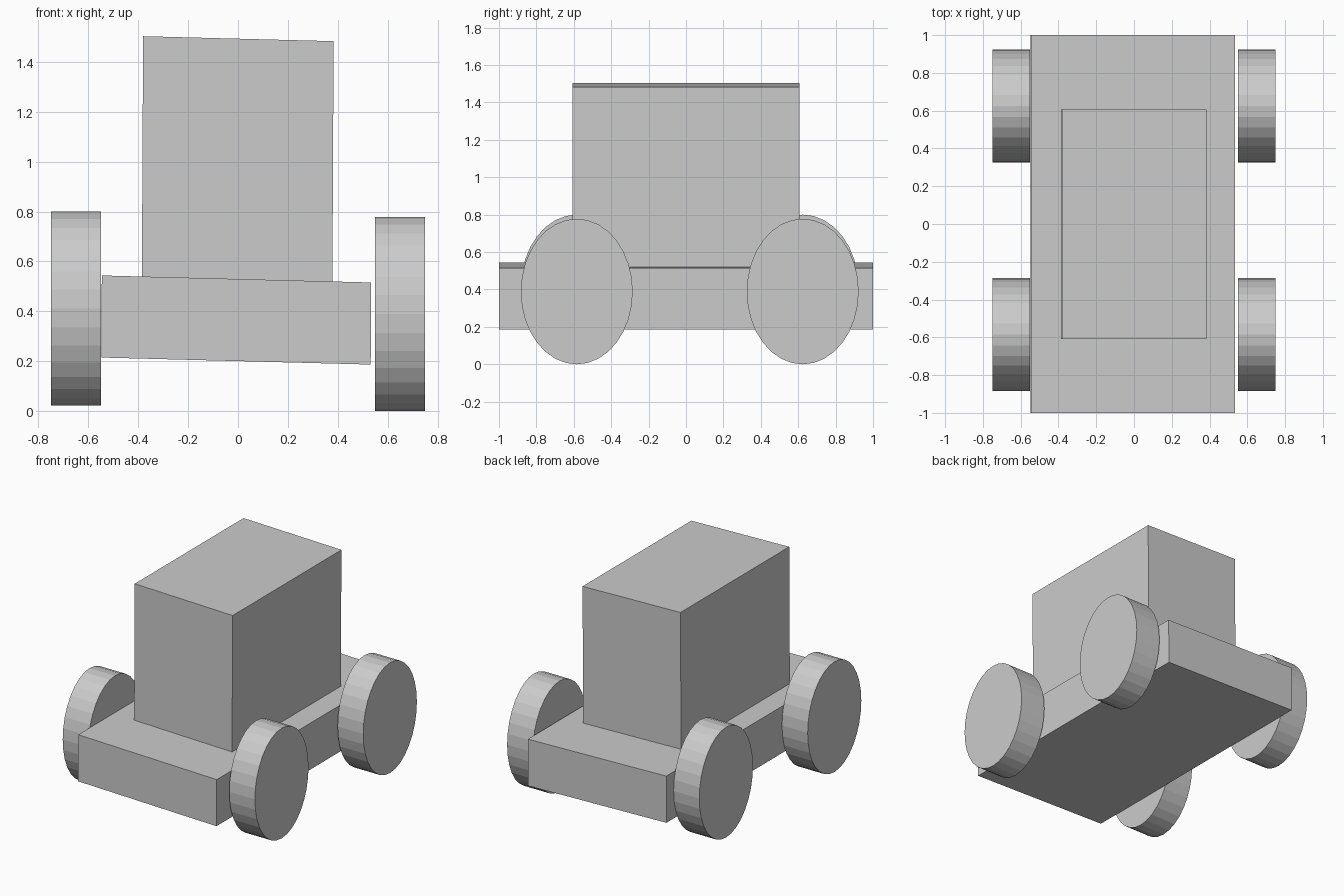
import bpy
import math

if "Cube" in bpy.data.objects:
    bpy.data.objects.remove(bpy.data.objects["Cube"])

SLOPE = -0.026   # sideways sag of the body
LEAN = 0.005     # tiny lean of the uprights


def block(name, center, size):
    """Box whose top and bottom slope slightly across x."""
    bpy.ops.mesh.primitive_cube_add(size=1, location=center)
    ob = bpy.context.object
    ob.name = name
    for v in ob.data.vertices:
        x, y, z = (c * s for c, s in zip(v.co, size))
        v.co = (x + LEAN * z, y, z + SLOPE * x)
    return ob


def wheel(name, center):
    """Oval wheel with its axle along x."""
    bpy.ops.mesh.primitive_cylinder_add(vertices=32, radius=1, depth=1, location=center)
    ob = bpy.context.object
    ob.name = name
    for v in ob.data.vertices:
        x, y, z = v.co
        v.co = (z * 0.2, y * 0.299, -x * 0.389)
    return ob


# Chassis and cab
block("chassis", (-0.007, 0, 0.365), (1.08, 2.0, 0.329))
block("cab", (-0.001, -0.001, 1.01), (0.764, 1.213, 0.966))

# Four wheels, the left pair sitting a little higher
for side, x, z in (("left", -0.65, 0.411), ("right", 0.65, 0.389)):
    for end, y in (("front", -0.584), ("rear", 0.624)):
        wheel(f"{end}_{side}_wheel", (x, y, z))
